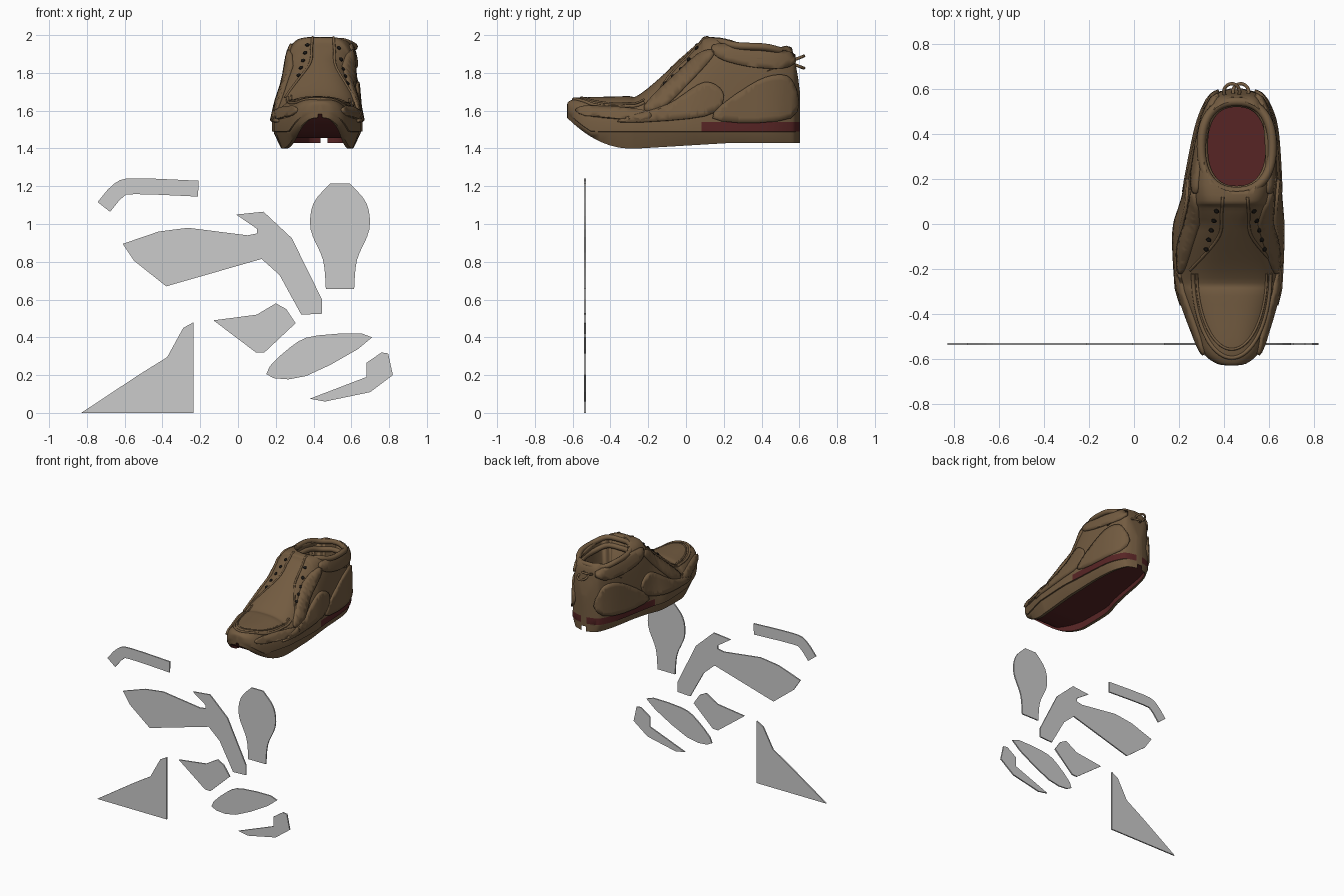
import bpy, bmesh, math
from mathutils import Vector
from mathutils.bvhtree import BVHTree

if "Cube" in bpy.data.objects:
    bpy.data.objects.remove(bpy.data.objects["Cube"])


def material(name, rgb):
    m = bpy.data.materials.new(name)
    m.diffuse_color = (*rgb, 1)
    m.use_nodes = True
    m.node_tree.nodes["Principled BSDF"].inputs["Base Color"].default_value = m.diffuse_color
    return m


BROWN = material("brown_leather", (0.17, 0.105, 0.052))
RED = material("dark_red", (0.095, 0.018, 0.018))
DARK = material("dark_eyelet", (0.012, 0.01, 0.008))


def make(name, bm, mats=(), angle=35):
    me = bpy.data.meshes.new(name)
    bmesh.ops.recalc_face_normals(bm, faces=bm.faces)
    bm.to_mesh(me)
    ob = bpy.data.objects.new(name, me)
    bpy.context.collection.objects.link(ob)
    for m in mats:
        me.materials.append(m)
    if angle:
        me.polygons.foreach_set("use_smooth", [True] * len(me.polygons))
        me.set_sharp_from_angle(angle=math.radians(angle))
    return ob


def smooth(rows, steps, closed=False):
    """Catmull-Rom resampling of rows of numbers."""
    n, out = len(rows), []
    for i in range(n if closed else n - 1):
        q = [rows[(i + k) % n if closed else min(max(i + k, 0), n - 1)] for k in (-1, 0, 1, 2)]
        for s in range(steps):
            t = s / steps
            out.append([0.5 * (2 * b + (c - a) * t + (2 * a - 5 * b + 4 * c - d) * t * t
                               + (3 * b - a - 3 * c + d) * t ** 3) for a, b, c, d in zip(*q)])
    return out if closed else out + [list(rows[-1])]


def prism(name, outline, vec, mats=(), angle=0):
    b = bmesh.new()
    f = b.faces.new([b.verts.new(p) for p in outline])
    e = bmesh.ops.extrude_face_region(b, geom=[f])
    bmesh.ops.translate(b, vec=vec, verts=[v for v in e["geom"] if isinstance(v, bmesh.types.BMVert)])
    return make(name, b, mats, angle)


# Shoe body: cross-sections along y (y, left x, right x, top z)
STATIONS = [
    (-.63, .42, .45, 1.63), (-.615, .355, .51, 1.652), (-.54, .285, .575, 1.67), (-.32, .203, .64, 1.677),
    (-.24, .19, .65, 1.69), (-.03, .18, .66, 1.87), (.07, .205, .655, 1.955), (.13, .222, .65, 1.99),
    (.42, .28, .63, 1.96), (.55, .33, .585, 1.935), (.585, .37, .545, 1.82), (.603, .43, .48, 1.70)]
ARCH = 28


def clamp(v):
    return min(max(v, 0), 1)


def section(r):
    y, xl, xr, T = r
    c, w = (xl + xr) / 2, (xr - xl) / 2
    zb = 1.4 + 1.5 * max(0, -.3 - y) ** 2 + .03 * clamp((y + .25) * 2)   # toe spring
    n = 2.6 + 3.2 * clamp(y * 5)                                         # squarer at the ankle
    k = .09 + .15 * math.exp(-((y - .02) / .12) ** 2)                    # inward lean
    zm = max(1.49, zb + .03)
    f, zs = zb + .6 * (zm - zb), zm + min(.05, .3 * max(T - zm, .01))
    half = [(.35, f), (.72, f), (.72, zb), (.82, zb), (.95, zm - .012), (.96, zm - .002), (1, zm), (1, zs)]
    pts = list(half)
    for i in range(1, ARCH):
        a = math.pi * i / ARCH
        u = math.copysign(abs(math.cos(a)) ** (2 / n), math.cos(a))
        h = math.sin(a) ** (2 / n)
        pts.append((u * .985 * (1 - k * h), zs + (T - zs) * h))
    pts += [(-u, z) for u, z in reversed(half)]
    return [(c + w * u, y, z) for u, z in pts]


bm = bmesh.new()
rows = smooth(STATIONS, 5)
rings = [[bm.verts.new(p) for p in section(r)] for r in rows]
count = len(rings[0])
red_bottom, stripe = (0, 1, count - 3, count - 2, count - 1), (6, count - 8)
for r, a, b in zip(rows, rings, rings[1:]):
    for j in range(count):
        q = (j + 1) % count
        face = bm.faces.new((a[j], a[q], b[q], b[j]))
        if j in red_bottom or (j in stripe and r[0] > .08):
            face.material_index = 1
bm.faces.new(rings[0])
bm.faces.new(rings[-1])
bmesh.ops.recalc_face_normals(bm, faces=bm.faces)
tree = BVHTree.FromBMesh(bm)
body = make("shoe_body", bm, (BROWN, RED))


# Ankle cavity cutter and insole
def oval(t, rx=.15, ry=.2, p=.85):
    f = lambda v: math.copysign(abs(v) ** p, v)
    return .457 + rx * f(math.cos(t)), .345 + ry * f(math.sin(t))


def oval_prism(name, z0, z1, mat):
    return prism(name, [(*oval(math.tau * i / 40), z0) for i in range(40)], (0, 0, z1 - z0), (mat,), 35)


cutter = oval_prism("cavity_cutter", 1.53, 2.2, BROWN)
cutter.hide_render = True
cutter.hide_set(True)
mod = body.modifiers.new("ankle_opening", "BOOLEAN")
mod.operation, mod.object, mod.solver = "DIFFERENCE", cutter, "EXACT"
oval_prism("insole", 1.525, 1.54, RED)


def project(p, d):
    hit, normal, *_ = tree.ray_cast(Vector(p), Vector(d))
    if hit is None:
        hit, normal, *_ = tree.find_nearest(Vector(p))
    return hit, normal


# Leather overlays: side outlines (y, z) wrapped on both flanks
def overlay(name, outline):
    for label, side in (("left", -1), ("right", 1)):
        b = bmesh.new()
        b.faces.new([b.verts.new((.42 + side, y, z)) for y, z in smooth(outline, 5, True)])
        for _ in range(4):
            bmesh.ops.triangulate(b, faces=b.faces)
            bmesh.ops.subdivide_edges(b, edges=[e for e in b.edges if e.calc_length() > .045], cuts=1)
        bmesh.ops.triangulate(b, faces=b.faces)
        for v in b.verts:
            hit, normal = project(v.co, (-side, 0, 0))
            v.co = hit + normal * .002
        ob = make(f"{name}_{label}", b, (BROWN,), 50)
        s = ob.modifiers.new("thickness", "SOLIDIFY")
        s.thickness, s.offset = .022, 0


overlay("eyestay", [(-.22, 1.62), (-.03, 1.81), (.09, 1.91), (.15, 1.9), (.03, 1.76), (-.13, 1.61)])
overlay("heel_counter", [(.14, 1.56), (.55, 1.56), (.55, 1.77), (.38, 1.76)])
overlay("collar_band", [(.17, 1.88), (.35, 1.83), (.54, 1.83), (.54, 1.91), (.17, 1.95)])
overlay("side_wing", [(-.36, 1.54), (.10, 1.57), (.2, 1.68), (.10, 1.75), (-.1, 1.63)])
overlay("toe_bumper", [(-.54, 1.575), (-.22, 1.55), (-.22, 1.6), (-.54, 1.62)])


def tube(name, pts, radius, closed=False):
    cu = bpy.data.curves.new(name, "CURVE")
    cu.dimensions, cu.bevel_depth, cu.bevel_resolution = "3D", radius, 2
    sp = cu.splines.new("POLY")
    sp.points.add(len(pts) - 1)
    for p, co in zip(sp.points, pts):
        p.co = (*co, 1)
    sp.use_cyclic_u = closed
    cu.use_fill_caps = True
    cu.materials.append(BROWN)
    bpy.context.collection.objects.link(bpy.data.objects.new(name, cu))


def seam(name, pts, radius):
    tube(name, [project((x, y, 3), (0, 0, -1))[0] for x, y in pts], radius)


# Toe apron seams: half ovals draped on the toe
for name, s, radius in (("toe_apron_seam", 1, .009), ("toe_apron_inner_seam", .9, .006)):
    arc = [math.pi * i / 40 for i in range(41)]
    seam(name, [(.435 + .172 * s * math.cos(a), -.22 - .375 * s * math.sin(a)) for a in arc], radius)

for s, label in ((-1, "left"), (1, "right")):
    # Throat edge
    edge = smooth([(.055, .12), (.06, .05), (.075, -.06), (.2, -.205)], 8)
    seam("throat_edge_" + label, [(.45 + s * d, y) for d, y in edge], .007)
    # Eyelets
    for i in range(5):
        t = i / 4
        hit, normal = project((.45 + s * (.127 - .045 * t), -.11 + .17 * t, 3), (0, 0, -1))
        b = bmesh.new()
        bmesh.ops.create_uvsphere(b, u_segments=12, v_segments=6, radius=.012)
        bmesh.ops.scale(b, vec=(1, 1, .5), verts=b.verts)
        ob = make(f"eyelet_{label}_{i + 1}", b, (DARK,))
        ob.location = hit + normal * .006
        ob.rotation_euler = normal.to_track_quat("Z", "Y").to_euler()


# Padded collar rolls around the opening
def collar(name, rx, ry, drop):
    pts = []
    for i in range(60):
        t = math.tau * i / 60
        x, y = oval(t, rx, ry)
        pts.append((x, y, 2.005 - .12 * (y - .13) - drop + .005 * math.sin(5 * t)))
    tube(name, pts, .02, True)


collar("collar_roll", .158, .2, .04)
collar("collar_lining_roll", .148, .195, .1)

# Heel pull loops
for i, s in enumerate((-1, 1)):
    tube(f"heel_loop_{i + 1}", [(.455 + .02 * s + .035 * math.cos(a), .588 + .036 * math.sin(a),
                                 1.857 - s * (.018 + .014 * math.sin(a)))
                                for a in (math.tau * k / 20 for k in range(20))], .008, True)


# Flat pattern pieces standing in one plane, outlines as (x, z)
def piece(name, outline):
    prism("pattern_" + name, [(x, -.539, z) for x, z in outline], (0, .01, 0))


spine = smooth([(-.71, 1.09), (-.63, 1.18), (-.54, 1.2), (-.21, 1.187)], 3)
strip = [[], []]
for a, p, b in zip([spine[0]] + spine, spine, spine[1:] + [spine[-1]]):
    d = Vector((b[0] - a[0], b[1] - a[1])).normalized() * .042
    strip[0].append((p[0] - d.y, p[1] + d.x))
    strip[1].append((p[0] + d.y, p[1] - d.x))
piece("collar", strip[0] + strip[1][::-1])

piece("quarter", [(-.61, .895), (-.42, .96), (-.265, .98), (.05, .94), (.10, .95), (.10, .975), (-.01, 1.05),
                  (.135, 1.065), (.285, .925), (.445, .60), (.445, .525), (.335, .52), (.22, .73),
                  (.125, .815), (-.38, .67), (-.55, .805)])
vamp = smooth([(.075, .655), (.09, .81), (.155, .97), (.14, 1.11), (.05, 1.215)], 4)
piece("vamp", [(.54 + w, z) for w, z in vamp] + [(.54 - w, z) for w, z in vamp[::-1]])
piece("side", [(-.13, .49), (.10, .52), (.20, .58), (.255, .55), (.305, .475), (.14, .32), (.095, .32)])
piece("wing", smooth([(.15, .205), (.28, .35), (.42, .41), (.71, .4), (.36, .195)], 3, True))
piece("heel", [(.38, .075), (.68, .19), (.68, .265), (.76, .32), (.795, .315), (.82, .2), (.70, .11), (.46, .06)])
piece("corner", [(-.83, 0), (-.52, .205), (-.375, .295), (-.29, .45), (-.235, .48), (-.235, 0)])
